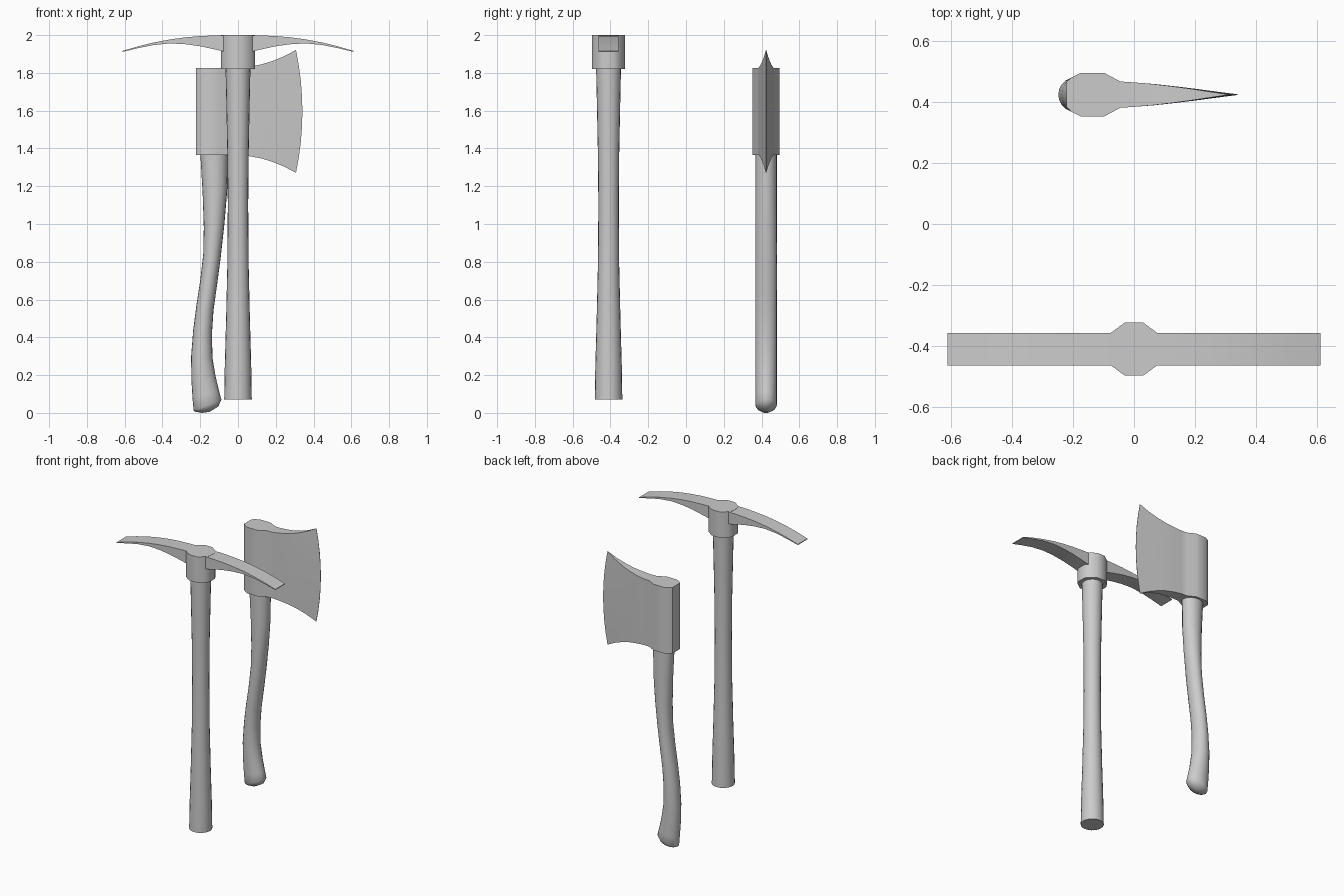
import bpy, math
from math import cos, sin, pi

if "Cube" in bpy.data.objects:
    bpy.data.objects.remove(bpy.data.objects["Cube"])


def make(name, verts, faces, angle=35):
    me = bpy.data.meshes.new(name)
    me.from_pydata(verts, [], faces)
    ob = bpy.data.objects.new(name, me)
    bpy.context.collection.objects.link(ob)
    bpy.ops.object.select_all(action='DESELECT')
    bpy.context.view_layer.objects.active = ob
    ob.select_set(True)
    bpy.ops.object.mode_set(mode='EDIT')
    bpy.ops.mesh.select_all(action='SELECT')
    bpy.ops.mesh.normals_make_consistent(inside=False)
    bpy.ops.object.mode_set(mode='OBJECT')
    bpy.ops.object.shade_smooth_by_angle(angle=math.radians(angle))
    return ob


def loft(name, rings, angle=35):
    """Skin equal-sized rings of points and cap both ends."""
    n = len(rings[0])
    verts = [p for r in rings for p in r]
    faces = [(k*n + i, k*n + (i+1) % n, (k+1)*n + (i+1) % n, (k+1)*n + i)
             for k in range(len(rings) - 1) for i in range(n)]
    faces += [tuple(range(n)), tuple(range(len(verts) - n, len(verts)))]
    return make(name, verts, faces, angle)


def oval(left, right, hy, y, n=20):
    """Ellipse spanning two x-z points, with half width hy in y."""
    (lx, lz), (rx, rz) = left, right
    ring = []
    for i in range(n):
        c, s = cos(2*pi*i/n), sin(2*pi*i/n)
        ring.append(((lx+rx)/2 + c*(rx-lx)/2, y + s*hy, (lz+rz)/2 + c*(rz-lz)/2))
    return ring


PY, AY = -0.41, 0.424

# Pickaxe handle, waisted
radii = [(0.07, .073), (0.25, .07), (0.5, .063), (0.8, .056), (1.1, .054),
         (1.35, .056), (1.6, .061), (1.83, .066)]
loft("pickaxe_handle", [oval((-r, z), (r, z), r, PY) for z, r in radii])

# Pickaxe collar
quarter = [(.09, .03), (.075, .054), (.03, .087)]
outline = (quarter + [(-x, y) for x, y in reversed(quarter)]
           + [(-x, -y) for x, y in quarter] + [(x, -y) for x, y in reversed(quarter)])
loft("pickaxe_collar", [[(x, PY + y, z) for x, y in outline] for z in (1.82, 2.0)], 40)

# Pickaxe arms, curved and mirrored
arm = [(.07, 1.999, 1.912), (.13, 1.998, 1.926), (.2, 1.995, 1.941), (.28, 1.988, 1.952),
       (.36, 1.977, 1.956), (.45, 1.96, 1.947), (.53, 1.94, 1.931), (.612, 1.916, 1.911)]
arms = loft("pickaxe_arms", [[(x, PY-.053, a), (x, PY+.053, a), (x, PY+.053, b), (x, PY-.053, b)]
                             for x, a, b in arm])
arms.modifiers.new("Mirror", 'MIRROR').use_mirror_merge = False

# Axe handle, S-curved with a flared, rounded butt
edges = [((-.20, 1.38), (-.053, 1.38)), ((-.187, 1.16), (-.057, 1.18)),
         ((-.181, .98), (-.072, 1.0)), ((-.184, .84), (-.092, .82)),
         ((-.20, .70), (-.112, .67)), ((-.22, .57), (-.13, .54)),
         ((-.237, .44), (-.138, .42)), ((-.248, .30), (-.135, .29)),
         ((-.247, .18), (-.118, .19)), ((-.241, .08), (-.10, .115)),
         ((-.235, .012), (-.088, .07))]
rings = [oval(l, r, .057, AY) for l, r in edges]
rings += [oval((-.225, .006), (-.105, .033), .045, AY), oval((-.19, .0), (-.15, .006), .016, AY)]
loft("axe_handle", rings, 45)

# Axe head: stations of (x, half thickness, half height, forward bow)
stations = [(-.222, .04, .23, 0), (-.205, .056, .23, 0), (-.175, .071, .23, 0),
            (-.097, .071, .23, 0), (-.045, .043, .23, 0), (0, .040, .23, 0),
            (.06, .035, .237, .004), (.12, .028, .248, .009), (.18, .020, .266, .015),
            (.24, .011, .290, .022), (.307, .001, .325, .034)]
N = 8
ts = [-1 + 2*i/N for i in range(N + 1)]
rings = []
for x, hy, hz, bow in stations:
    side = [(x + bow*(1 - t*t), t*hz) for t in ts]
    rings.append([(px, AY - hy, 1.596 + pz) for px, pz in side]
                 + [(px, AY + hy, 1.596 + pz) for px, pz in reversed(side)])
loft("axe_head", rings, 35)
